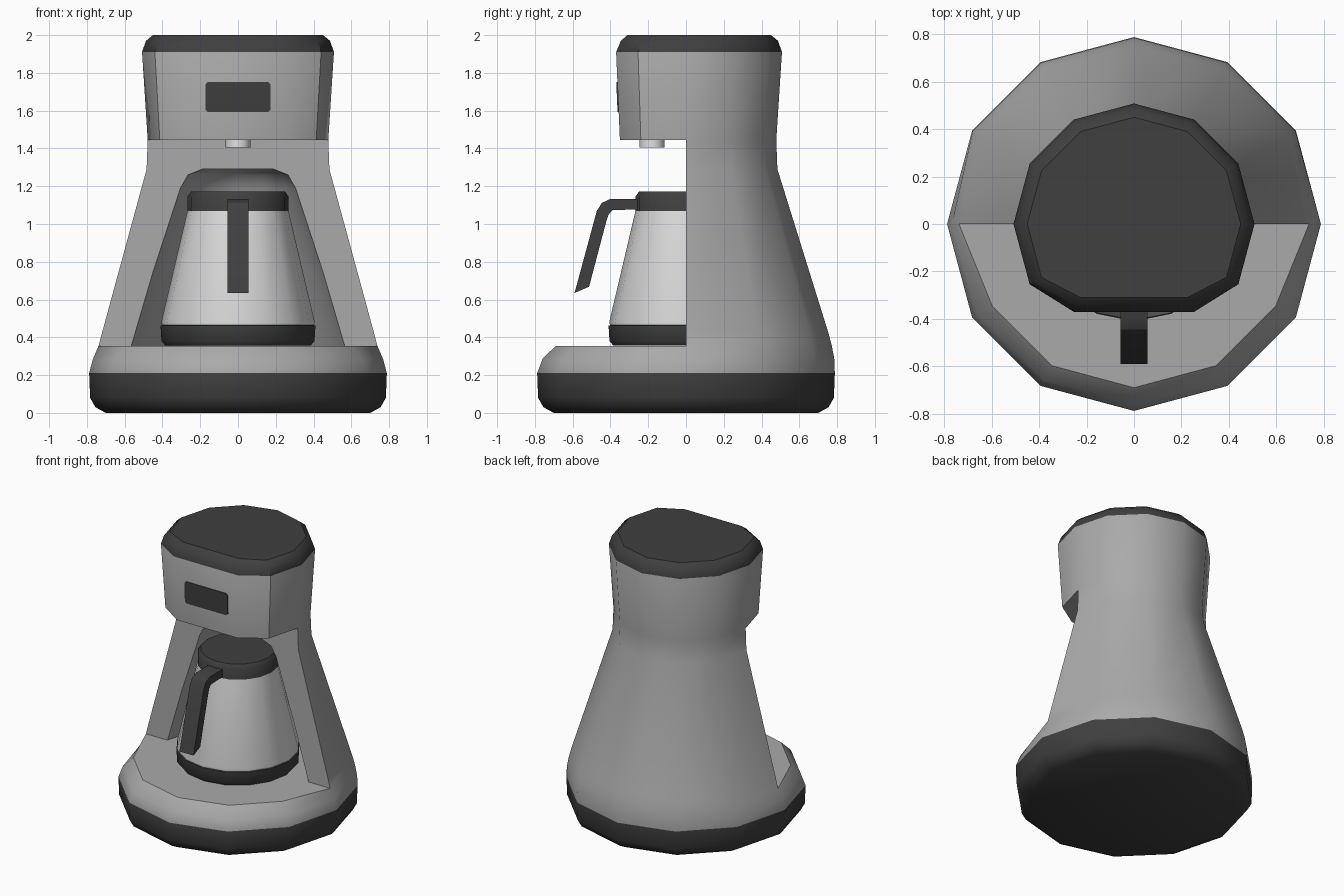
import bpy, bmesh, math

if "Cube" in bpy.data.objects:
    bpy.data.objects.remove(bpy.data.objects["Cube"])

def material(name, v):
    m = bpy.data.materials.new(name)
    m.diffuse_color = (*v, 1)
    m.use_nodes = True
    m.node_tree.nodes["Principled BSDF"].inputs["Base Color"].default_value = m.diffuse_color
    return m

GREY = material("body_grey", (0.40, 0.40, 0.40))
DARK = material("dark_plastic", (0.050, 0.050, 0.050))
STEEL = material("light_steel", (0.75, 0.75, 0.75))
PALE = material("pale_ring", (0.86, 0.90, 0.87))

def finish(name, bm, mats, angle=40):
    bmesh.ops.recalc_face_normals(bm, faces=bm.faces)
    me = bpy.data.meshes.new(name)
    bm.to_mesh(me)
    bm.free()
    for m in mats:
        me.materials.append(m)
    ob = bpy.data.objects.new(name, me)
    bpy.context.collection.objects.link(ob)
    bpy.ops.object.select_all(action='DESELECT')
    ob.select_set(True)
    bpy.context.view_layer.objects.active = ob
    bpy.ops.object.shade_smooth_by_angle(angle=math.radians(angle))
    return ob

def face(bm, verts, mat=0):
    f = bm.faces.new(verts)
    f.material_index = mat
    return f

def bridge(bm, a, b, closed, mat=0):
    n = len(a)
    for i in range(n if closed else n - 1):
        j = (i + 1) % n
        face(bm, (a[i], a[j], b[j], b[i]), mat)

def lathe(name, rows, mats, n, cy=0):
    """rows: (radius, z, material index of the band above)"""
    bm = bmesh.new()
    rings = [[bm.verts.new((r * math.cos(2 * math.pi * k / n),
                            cy + r * math.sin(2 * math.pi * k / n), z))
              for k in range(n)] for r, z, _ in rows]
    for a, b, row in zip(rings, rings[1:], rows):
        bridge(bm, a, b, True, row[2])
    face(bm, rings[0], rows[0][2])
    face(bm, rings[-1], rows[-1][2])
    return finish(name, bm, mats)

def prism(name, a, b, mat):
    bm = bmesh.new()
    va, vb = [[bm.verts.new(p) for p in loop] for loop in (a, b)]
    bridge(bm, va, vb, True)
    face(bm, va)
    face(bm, vb)
    return finish(name, bm, [mat], 30)

# Machine body: 12-sided shell; k 0..6 is the back half, 7..11 the front
bm = bmesh.new()

def ring(z, front, side, back, ks=range(12), clamp=9):
    out = []
    for k in ks:
        r = side if k in (0, 6) else back if k < 6 else front
        t = math.radians(30 * k)
        out.append(bm.verts.new((r * math.cos(t), max(r * math.sin(t), -clamp), z)))
    return out

HALF = range(7)
base = [ring(0, .70, .70, .70), ring(.03, .755, .755, .755),
        ring(.08, .783, .783, .783), ring(.21, .788, .788, .788),
        ring(.285, .76, .768, .785), ring(.355, .69, .738, .772)]
for i in range(5):
    bridge(bm, base[i], base[i + 1], True, 1 if i < 3 else 0)
face(bm, base[0], 1)

head = [ring(1.445, .478, .478, .478, clamp=.35),
        ring(1.91, .508, .508, .508, clamp=.37),
        ring(1.97, .487, .487, .487, clamp=.345),
        ring(2.0, .45, .45, .45, clamp=.31)]
for i in range(3):
    bridge(bm, head[i], head[i + 1], True, 1 if i else 0)
face(bm, head[-1], 1)

# Tower, the back half between base and head
tower = [base[-1][:7], ring(.42, 0, .721, .755, HALF),
         ring(1.29, 0, .484, .484, HALF), head[0][:7]]
for a, b in zip(tower, tower[1:]):
    bridge(bm, a, b, False)

# Hollow for the jug
hollow = [ring(z, 0, r, r, HALF) for z, r in
          ((.355, .565), (.74, .452), (1.19, .305), (1.26, .265), (1.29, .19))]
for a, b in zip(hollow, hollow[1:]):
    bridge(bm, a, b, False)
face(bm, hollow[-1])

# Flat tower front, tray floor and underside of the head
face(bm, [r[0] for r in tower] + [r[6] for r in reversed(tower)]
     + [r[6] for r in hollow] + [r[0] for r in reversed(hollow)])
face(bm, base[-1][6:] + [base[-1][0]] + hollow[0])
face(bm, head[0][6:] + [head[0][0]])
finish("machine_body", bm, [GREY, DARK])

# Display plate on the sloping head front
def front_y(z):
    return -.35 - .02 * (z - 1.445) / .465

x, c, lo, hi = .172, .012, 1.592, 1.752
outline = [(-x + c, lo), (x - c, lo), (x, lo + c), (x, hi - c),
           (x - c, hi), (-x + c, hi), (-x, hi - c), (-x, lo + c)]
prism("display", [(px, front_y(z) - .006, z) for px, z in outline],
      [(px, front_y(z) + .002, z) for px, z in outline], DARK)

# Drip nozzle under the head
lathe("nozzle", [(.066, 1.405, 0), (.066, 1.46, 0)], [STEEL], 16, -.18)

# Jug: dark foot, pale ring, steel wall and dark lid
lathe("jug", [(.385, .357, 0), (.405, .38, 0), (.41, .462, 0), (.402, .464, 1),
              (.406, .482, 2), (.268, 1.068, 0), (.268, 1.145, 0),
              (.248, 1.172, 0)], [DARK, PALE, STEEL], 16)

# Jug handle
side = [(-.25, 1.133), (-.40, 1.133), (-.445, 1.112), (-.472, 1.07), (-.59, .635),
        (-.513, .668), (-.423, 1.01), (-.41, 1.05), (-.39, 1.073), (-.25, 1.078)]
prism("jug_handle", [(-.056, y, z) for y, z in side],
      [(.056, y, z) for y, z in side], DARK)
